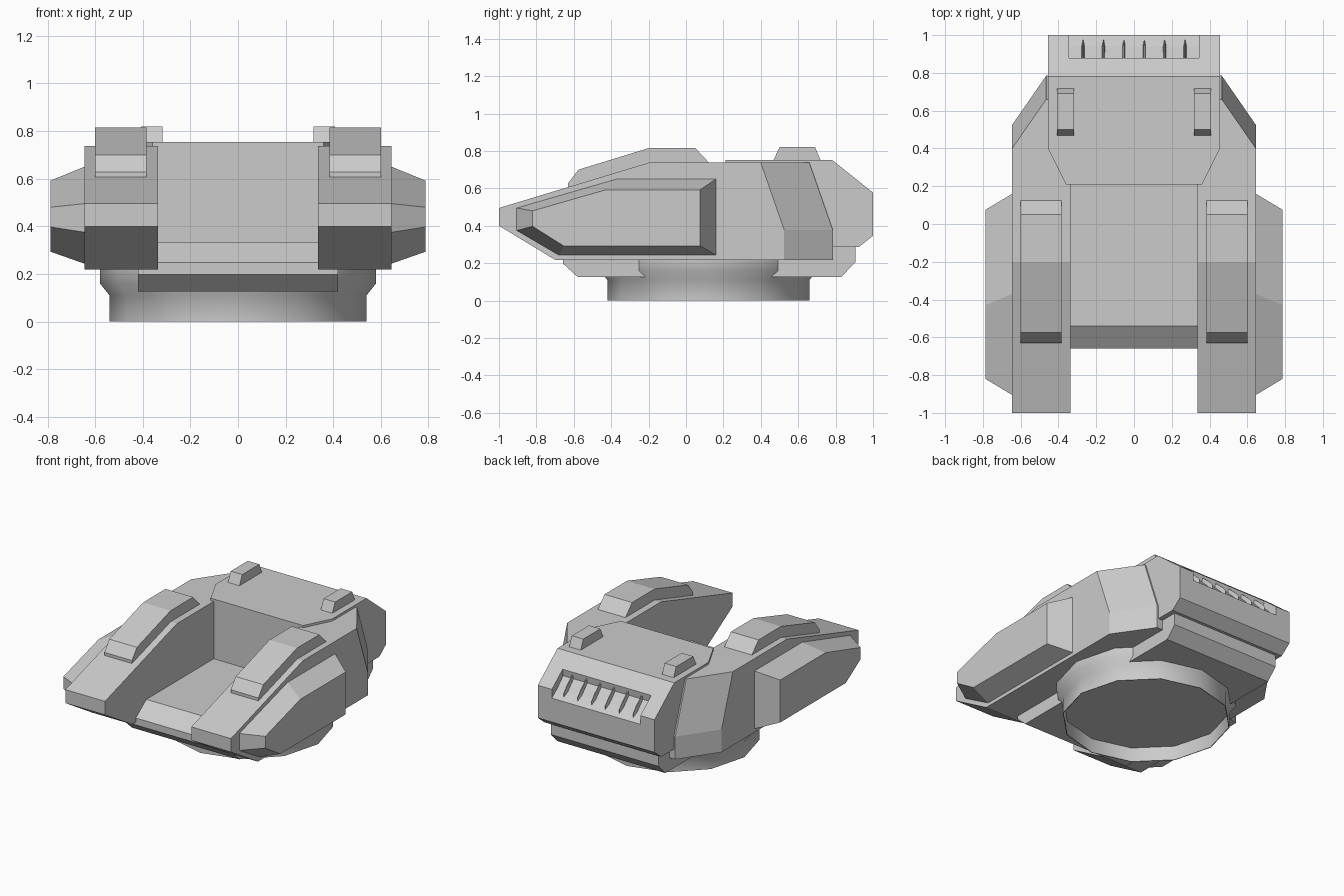
import bpy, bmesh, math

if "Cube" in bpy.data.objects:
    bpy.data.objects.remove(bpy.data.objects["Cube"])


def loft(name, sections):
    """Closed solid joining matching loops of 3D points, capped at both ends."""
    bm = bmesh.new()
    rows = [[bm.verts.new(p) for p in sec] for sec in sections]
    n = len(rows[0])
    for a, b in zip(rows, rows[1:]):
        for i in range(n):
            j = (i + 1) % n
            bm.faces.new((a[i], a[j], b[j], b[i]))
    bm.faces.new(rows[0])
    bm.faces.new(rows[-1])
    bmesh.ops.recalc_face_normals(bm, faces=bm.faces)
    mesh = bpy.data.meshes.new(name)
    bm.to_mesh(mesh)
    bm.free()
    obj = bpy.data.objects.new(name, mesh)
    bpy.context.collection.objects.link(obj)
    return obj


def at_x(x, profile):
    return [(x, y, z) for y, z in profile]


def slab(name, x0, x1, profile):
    return loft(name, [at_x(x0, profile), at_x(x1, profile)])


# Rear body with chamfered front corners
def body_profile(front):
    return [(front, 0.753), (0.78, 0.753), (1, 0.577), (1, 0.347),
            (0.925, 0.287), (front, 0.287)]


body = loft("rear_body", [at_x(x, body_profile(f)) for x, f in
                          ((-0.455, 0.40), (-0.36, 0.21), (0.36, 0.21), (0.455, 0.40))])

# Vent recess cut into the rear edge
cutter = slab("vent_cutter", -0.345, 0.345,
              [(0.88, 0.673), (0.875, 0.625), (0.94, 0.56), (1.0, 0.515),
               (1.1, 0.44), (1.1, 0.8), (0.88, 0.8)])
cutter.hide_render = True
cutter.hide_viewport = True
mod = body.modifiers.new("vent_recess", "BOOLEAN")
mod.operation = "DIFFERENCE"
mod.solver = "EXACT"
mod.object = cutter

# Vent fins, tapering to a point at the rear
for i in range(6):
    x = (i - 2.5) * 0.108
    loft("vent_fin", [
        [(x - w, y, lo), (x + w, y, lo), (x + 0.3 * w, y, hi), (x - 0.3 * w, y, hi)]
        for y, w, lo, hi in ((0.87, 0.010, 0.60, 0.66), (0.94, 0.010, 0.54, 0.60),
                             (0.975, 0.002, 0.52, 0.56))])

# Bay floor and lower chassis
slab("bay_floor", -0.34, 0.34,
     [(0.3, 0.333), (-0.54, 0.333), (-0.658, 0.247), (-0.658, 0.2), (0.3, 0.2)])
slab("lower_chassis", -0.42, 0.42,
     [(-0.658, 0.218), (-0.658, 0.198), (-0.58, 0.127), (0.83, 0.127),
      (0.905, 0.203), (0.905, 0.3), (0.7, 0.3), (0.7, 0.218)])

# Twelve-sided turret ring: flared top, open recess underneath
ring = loft("base_ring", [
    [(r * math.cos(k * math.pi / 6), 0.12 + r * math.sin(k * math.pi / 6), z)
     for k in range(12)]
    for r, z in ((0.535, 0.10), (0.535, 0), (0.54, 0), (0.54, 0.11),
                 (0.58, 0.16), (0.58, 0.222))])
bpy.context.view_layer.objects.active = ring
ring.select_set(True)
bpy.ops.object.shade_smooth_by_angle(angle=math.radians(45))


# Side arm outline, with the rear end pulled forward by d
def arm_profile(d):
    return [(-1, 0.40), (-1, 0.495), (-0.2, 0.737), (0.66 - d, 0.737),
            (0.785 - d, 0.378), (0.785 - d, 0.218), (-0.70, 0.218)]


POD_INNER = [(-0.905, 0.375), (-0.905, 0.495), (-0.37, 0.65),
             (0.16, 0.65), (0.16, 0.243), (-0.68, 0.243)]
POD_OUTER = [(-0.82, 0.397), (-0.82, 0.48), (-0.43, 0.592),
             (0.075, 0.592), (0.075, 0.293), (-0.655, 0.293)]

for side, s in (("left", -1), ("right", 1)):
    loft(side + "_arm", [at_x(s * 0.336, arm_profile(0)),
                         at_x(s * 0.465, arm_profile(0)),
                         at_x(s * 0.645, arm_profile(0.26))])
    # Outer pod tapering away from the arm
    loft(side + "_pod", [at_x(s * 0.64, POD_INNER), at_x(s * 0.645, POD_INNER),
                         at_x(s * 0.787, POD_OUTER)])
    # Raised cover on the arm
    slab(side + "_arm_cover", s * 0.385, s * 0.60,
         [(-0.63, 0.60), (-0.63, 0.628), (-0.575, 0.70), (-0.2, 0.815),
          (0.05, 0.815), (0.13, 0.73), (-0.2, 0.728)])
    # Small block on the rear deck
    slab(side + "_deck_block", s * 0.317, s * 0.407,
         [(0.465, 0.745), (0.50, 0.82), (0.69, 0.82), (0.722, 0.745)])
